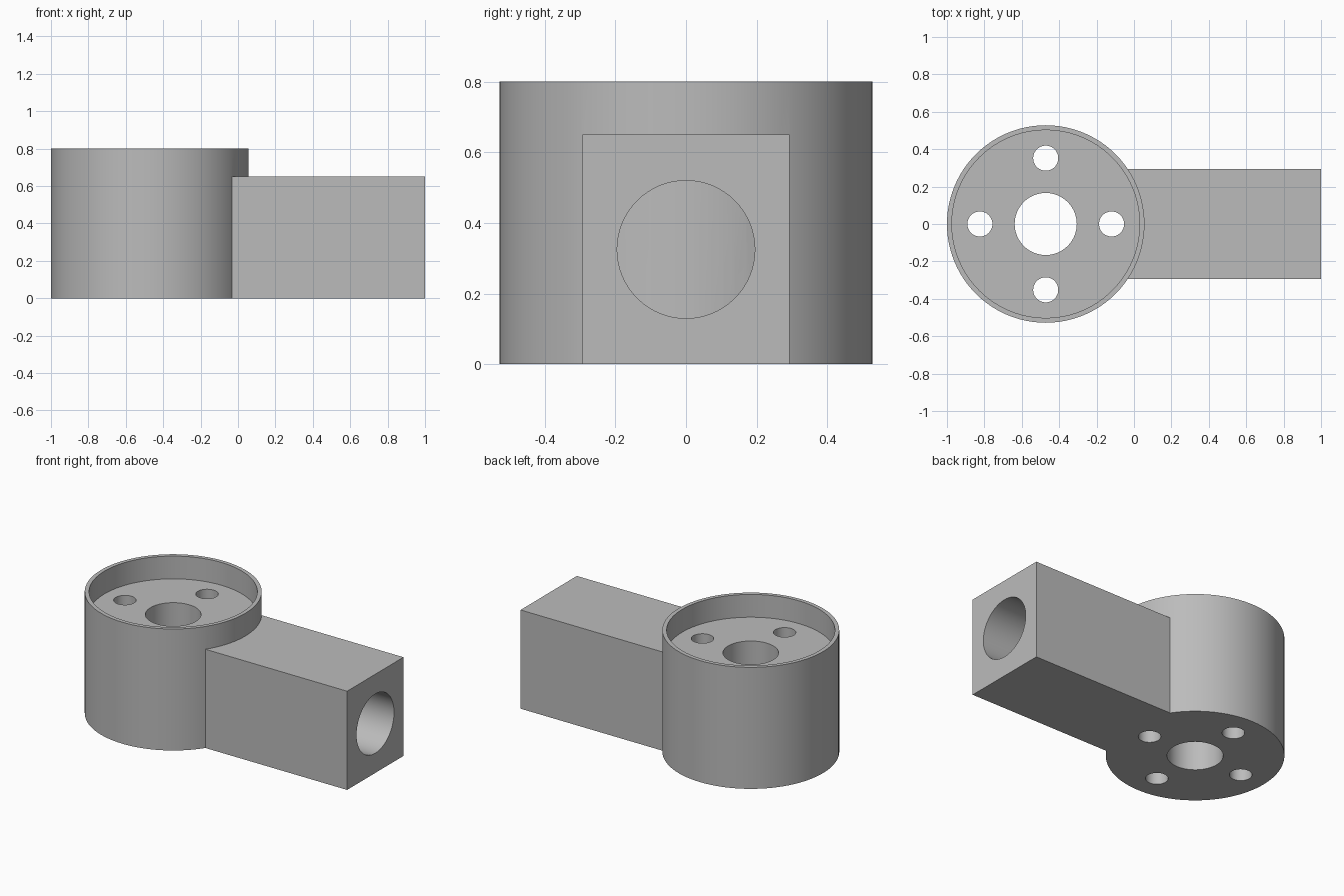
import bpy
from math import radians, pi, cos, sin

if "Cube" in bpy.data.objects:
    bpy.data.objects.remove(bpy.data.objects["Cube"])

HUB_X, HUB_R, HUB_H = -0.472, 0.528, 0.8
ARM_HALF, ARM_H = 0.293, 0.65

grey = bpy.data.materials.new("plain grey")
grey.use_nodes = True
grey.diffuse_color = (0.5, 0.5, 0.5, 1)
grey.node_tree.nodes["Principled BSDF"].inputs["Base Color"].default_value = (0.5, 0.5, 0.5, 1)


def finish(name):
    obj = bpy.context.object
    obj.name = name
    obj.data.materials.append(grey)
    return obj


def cylinder(name, x, y, radius, bottom, top, sides=64):
    bpy.ops.mesh.primitive_cylinder_add(
        vertices=sides, radius=radius, depth=top - bottom,
        location=(x, y, (bottom + top) / 2))
    return finish(name)


def combine(target, tool, operation):
    """Apply a boolean, then discard the tool object."""
    tool.hide_render = True
    mod = target.modifiers.new(operation, "BOOLEAN")
    mod.operation = operation
    mod.solver = "EXACT"
    mod.object = tool
    bpy.ops.object.select_all(action="DESELECT")
    bpy.context.view_layer.objects.active = target
    target.select_set(True)
    bpy.ops.object.modifier_apply(modifier=mod.name)
    bpy.data.objects.remove(tool)


# Square arm, running a little way into the hub
start, end = -0.2, 1.0
bpy.ops.mesh.primitive_cube_add(size=1, location=((start + end) / 2, 0, ARM_H / 2))
arm = finish("socket_arm")
arm.scale = (end - start, 2 * ARM_HALF, ARM_H)
bpy.ops.object.transform_apply(location=False, rotation=False, scale=True)

# Round socket along the arm, closed off by the hub wall
bpy.ops.mesh.primitive_cylinder_add(
    vertices=64, radius=0.195, depth=2, location=(0.4, 0, ARM_H / 2),
    rotation=(0, pi / 2, 0))
combine(arm, finish("socket_cutter"), "DIFFERENCE")

# Round hub joined to the arm
body = cylinder("hub_with_arm", HUB_X, 0, HUB_R, 0, HUB_H, 96)
combine(body, arm, "UNION")

# Shallow recess, centre hole and four bolt holes
combine(body, cylinder("recess_cutter", HUB_X, 0, 0.502, ARM_H, 1, 96), "DIFFERENCE")
combine(body, cylinder("centre_cutter", HUB_X, 0, 0.166, -0.1, 1), "DIFFERENCE")
for i in range(4):
    a = i * pi / 2
    hole = cylinder("bolt_cutter", HUB_X + 0.352 * cos(a), 0.352 * sin(a), 0.067, -0.1, 1, 48)
    combine(body, hole, "DIFFERENCE")

bpy.ops.object.shade_smooth_by_angle(angle=radians(30))
